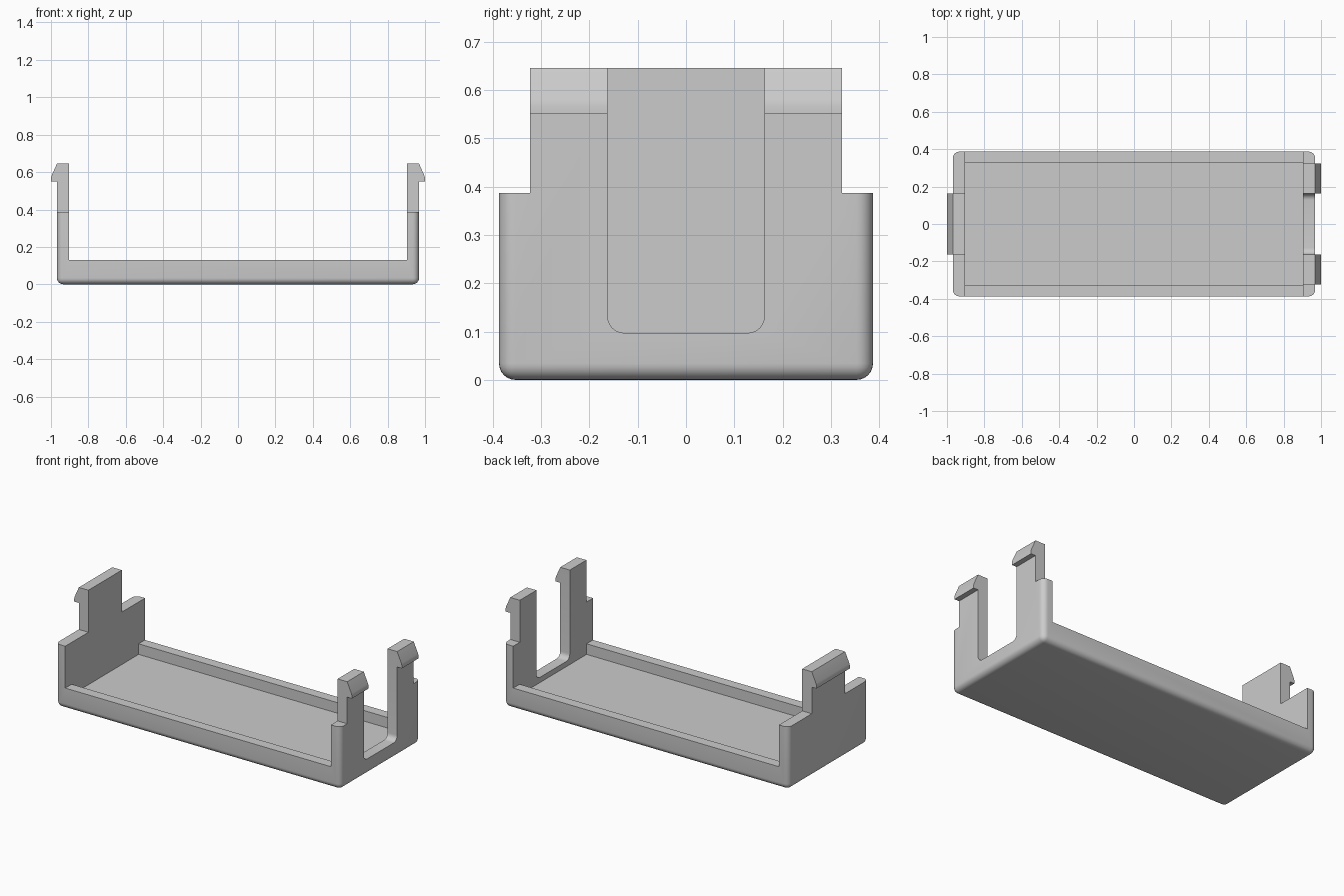
import bpy, bmesh, math
from mathutils import Vector

if "Cube" in bpy.data.objects:
    bpy.data.objects.remove(bpy.data.objects["Cube"])

grey = bpy.data.materials.new("light grey plastic")
grey.diffuse_color = (0.6, 0.6, 0.6, 1)
grey.use_nodes = True
grey.node_tree.nodes["Principled BSDF"].inputs["Base Color"].default_value = grey.diffuse_color

X, Y, TOP = 0.968, 0.387, 0.645      # outer half sizes and clip height
IN_X, IN_Y = 0.903, 0.325            # inner half sizes
FLOOR, RIM, SHOULDER = 0.065, 0.13, 0.387
SLOT, POST, R = 0.162, 0.323, 0.034  # slot half width, post outer edge, rounding


def finish(name, bm):
    bmesh.ops.recalc_face_normals(bm, faces=bm.faces)
    me = bpy.data.meshes.new(name)
    bm.to_mesh(me)
    bm.free()
    ob = bpy.data.objects.new(name, me)
    bpy.context.collection.objects.link(ob)
    me.materials.append(grey)
    return ob


def prism(name, points, offset):
    """Extrude a closed outline of 3D points by an offset."""
    bm = bmesh.new()
    face = bm.faces.new([bm.verts.new(p) for p in points])
    ext = bmesh.ops.extrude_face_region(bm, geom=[face], use_keep_orig=True)
    verts = [g for g in ext["geom"] if isinstance(g, bmesh.types.BMVert)]
    bmesh.ops.translate(bm, verts=verts, vec=offset)
    return finish(name, bm)


def x_prism(name, yz, x0, x1):
    return prism(name, [(x0, y, z) for y, z in yz], (x1 - x0, 0, 0))


def rect(y0, y1, z0, z1):
    return [(y0, z0), (y1, z0), (y1, z1), (y0, z1)]


# Tray block with rounded upright and bottom edges
bm = bmesh.new()
bmesh.ops.create_cube(bm, size=1)
for v in bm.verts:
    v.co = Vector((v.co.x * 2 * X, v.co.y * 2 * Y, (v.co.z + 0.5) * TOP))
edges = [e for e in bm.edges if not all(v.co.z > 0.1 for v in e.verts)]
bmesh.ops.bevel(bm, geom=edges, offset=R, segments=6, profile=0.5, affect='EDGES')
tray = finish("tray", bm)

# Inside hollow: narrow below the rim, open to the sides above it
hollow = [(-IN_Y, FLOOR), (IN_Y, FLOOR), (IN_Y, RIM), (1, RIM),
          (1, 1), (-1, 1), (-1, RIM), (-IN_Y, RIM)]
cutters = [x_prism("hollow_cutter", hollow, -IN_X, IN_X)]

# Shoulders beside the left tab and the right posts
for s in (-1, 1):
    cutters.append(x_prism("left_shoulder_cutter", rect(s * SLOT, s, SHOULDER, 1), -1.3, -0.6))
    cutters.append(x_prism("right_shoulder_cutter", rect(s * POST, s, SHOULDER, 1), 0.6, 1.3))

# Slot with rounded lower corners between the right posts
slot = [(SLOT, 1), (-SLOT, 1)]
for cy, start in ((-SLOT + R, 180), (SLOT - R, 270)):
    for i in range(7):
        a = math.radians(start + 15 * i)
        slot.append((cy + R * math.cos(a), 0.097 + R + R * math.sin(a)))
cutters.append(x_prism("slot_cutter", slot, 0.6, 1.3))

bpy.context.view_layer.objects.active = tray
tray.select_set(True)
for c in cutters:
    mod = tray.modifiers.new("cut", 'BOOLEAN')
    mod.operation = 'DIFFERENCE'
    mod.solver = 'EXACT'
    mod.object = c
    bpy.ops.object.modifier_apply(modifier=mod.name)
for c in cutters:
    bpy.data.objects.remove(c)
bpy.ops.object.shade_smooth_by_angle(angle=math.radians(30))

# Snap hooks on the outside of the tab and posts
profile = [(X, 0.55), (1.0, 0.55), (1.0, 0.567), (0.997, 0.58), (X, TOP)]
for name, side, y0, y1 in (("left_hook", -1, -SLOT, SLOT),
                           ("right_front_hook", 1, -POST, -SLOT),
                           ("right_back_hook", 1, SLOT, POST)):
    hook = prism(name, [(side * x, y0, z) for x, z in profile], (0, y1 - y0, 0))
    bpy.ops.object.select_all(action='DESELECT')
    hook.select_set(True)
    bpy.context.view_layer.objects.active = hook
    bpy.ops.object.shade_smooth_by_angle(angle=math.radians(30))
